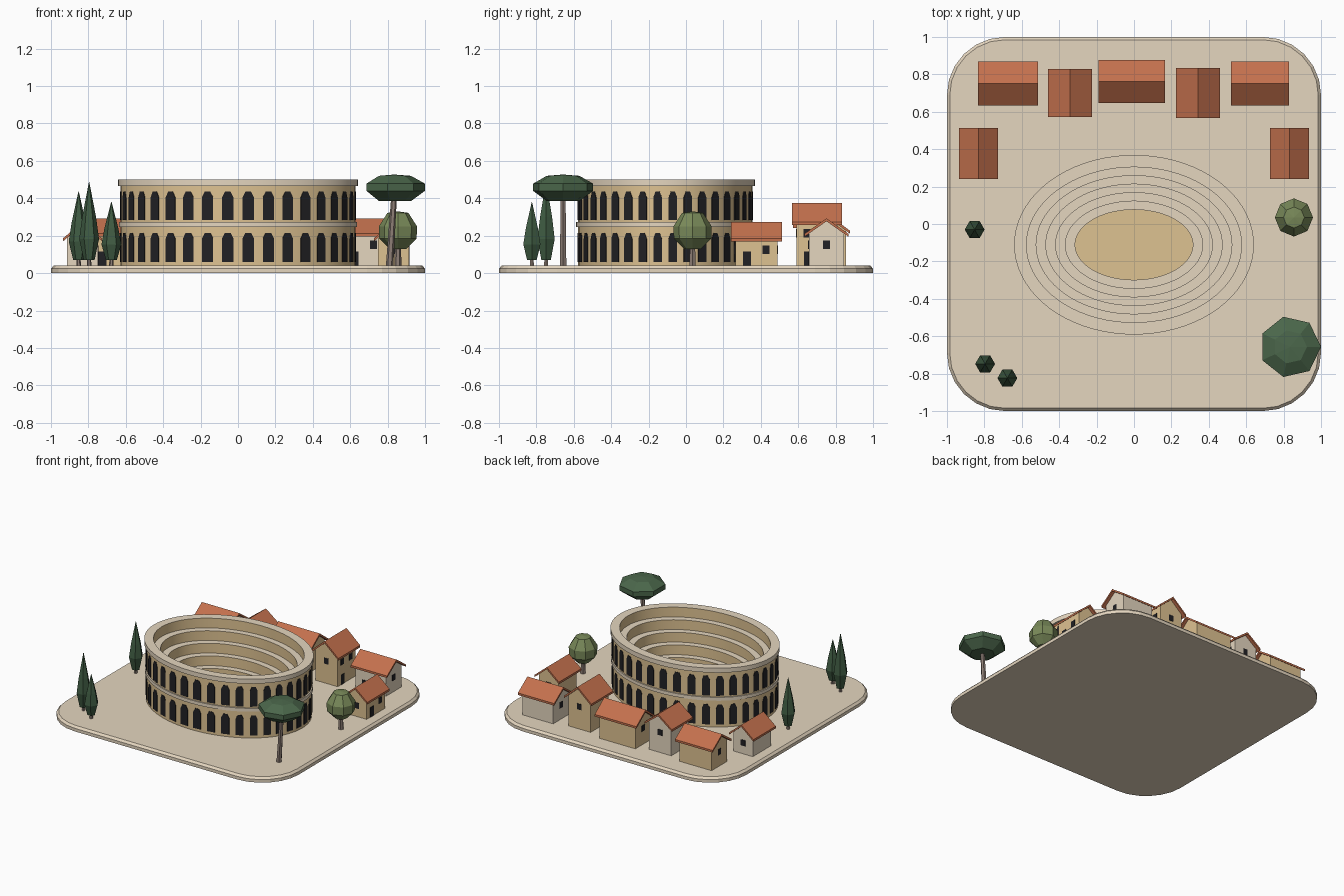
import bpy, bmesh, math
from mathutils import Matrix, Vector

cube = bpy.data.objects.get("Cube")
if cube:
    bpy.data.objects.remove(cube, do_unlink=True)


def material(name, r, g, b):
    m = bpy.data.materials.new(name)
    m.use_nodes = True
    m.diffuse_color = (r, g, b, 1)
    m.node_tree.nodes["Principled BSDF"].inputs["Base Color"].default_value = (r, g, b, 1)
    return m


STONE = material("pale_stone", 0.78, 0.67, 0.52)
OCHRE = material("ochre_stone", 0.73, 0.54, 0.285)
ROOF = material("terracotta", 0.55, 0.165, 0.075)
DARK = material("dark_opening", 0.015, 0.015, 0.018)
CYPRESS = material("cypress_green", 0.05, 0.105, 0.055)
PINE = material("pine_green", 0.07, 0.135, 0.07)
OLIVE = material("olive_green", 0.19, 0.25, 0.10)
BARK = material("bark", 0.27, 0.21, 0.18)
GROUND = 0.04


def loft(bm, loops, matrix=Matrix(), mats=None):
    """Skin counter-clockwise loops and cap both ends."""
    rings = [[bm.verts.new(matrix @ Vector(p)) for p in loop] for loop in loops]
    n = len(rings[0])
    for k, (low, high) in enumerate(zip(rings, rings[1:])):
        for i in range(n):
            j = (i + 1) % n
            face = bm.faces.new((low[i], low[j], high[j], high[i]))
            face.material_index = mats[k] if mats else 0
    bm.faces.new(rings[0][::-1])
    bm.faces.new(rings[-1]).material_index = mats[-1] if mats else 0


def finish(name, bm, *materials, smooth=False):
    bmesh.ops.remove_doubles(bm, verts=bm.verts, dist=1e-5)
    mesh = bpy.data.meshes.new(name)
    bm.to_mesh(mesh)
    bm.free()
    for m in materials:
        mesh.materials.append(m)
    if smooth:
        mesh.polygons.foreach_set("use_smooth", [True] * len(mesh.polygons))
        mesh.set_sharp_from_angle(angle=math.radians(30))
    obj = bpy.data.objects.new(name, mesh)
    bpy.context.scene.collection.objects.link(obj)


def ellipse(rx, ry, z, n, cx=0, cy=0):
    angles = [math.tau * i / n for i in range(n)]
    return [(cx + rx * math.cos(a), cy + ry * math.sin(a), z) for a in angles]


def prism(bm, profile, start, end, matrix=Matrix()):
    """Extrude a (y, z) profile along x."""
    loft(bm, [[(x, y, z) for y, z in profile] for x in (start, end)], matrix)


def frame(x, y, angle):
    return Matrix.Translation((x, y, 0)) @ Matrix.Rotation(angle, 4, 'Z')


def rectangle(y, z0, z1, width):
    h = width / 2
    return [(y - h, z0), (y + h, z0), (y + h, z1), (y - h, z1)]


# Ground slab with rounded corners and a chamfered top edge
def rounded_square(half, z, radius=0.31, steps=6):
    loop = []
    for q in range(4):
        for s in range(steps + 1):
            a = math.pi / 2 * (q + s / steps)
            corner = math.pi / 2 * q + math.pi / 4
            c = (half - radius) * math.sqrt(2)
            loop.append((c * math.cos(corner) + radius * math.cos(a),
                         c * math.sin(corner) + radius * math.sin(a), z))
    return loop


bm = bmesh.new()
loft(bm, [rounded_square(1, 0), rounded_square(1, 0.024),
          rounded_square(0.985, GROUND, 0.295)])
finish("ground_slab", bm, STONE)

# Amphitheatre: outer wall, string course, cornice, evenly stepped tiers and arena floor
CY = -0.111
A, B = 0.628, 0.467
profile = [(A, B, 0.03), (A, B, 0.247), (0.637, 0.476, 0.247), (0.637, 0.476, 0.273),
           (A, B, 0.273), (A, B, 0.465), (0.641, 0.48, 0.465), (0.641, 0.48, 0.5)]
mats = [1, 0, 0, 0, 1, 0, 0, 0]
TIERS, STEP = 6, 0.075
for k in range(TIERS):
    rx, ry = 0.575 - 0.052 * k, 0.415 - 0.0455 * k
    top = 0.5 - STEP * k
    profile += [(rx, ry, top), (rx, ry, top - STEP)]
    mats += [1, 0]
mats[-1] = 1
bm = bmesh.new()
loft(bm, [ellipse(rx, ry, z, 72, 0, CY) for rx, ry, z in profile], mats=mats)
finish("amphitheatre", bm, STONE, OCHRE, smooth=True)

# Two storeys of arched openings around the wall
ARCHES = 36
RISE = 0.03
bm = bmesh.new()
for i in range(ARCHES):
    t = math.tau * (i + 0.5) / ARCHES
    pitch = math.hypot(A * math.sin(t), B * math.cos(t)) * math.tau / ARCHES
    normal = math.atan2(math.sin(t) / B, math.cos(t) / A)
    place = frame(A * math.cos(t), CY + B * math.sin(t), normal)
    r = 0.28 * pitch
    for bottom, top in ((0.06, 0.215), (0.283, 0.435)):
        arch = [(-r, bottom), (r, bottom)]
        for s in range(4):
            a = math.pi * s / 3
            arch.append((r * math.cos(a), top - RISE + RISE * math.sin(a) / math.sin(math.pi / 3)))
        prism(bm, arch, -0.005, 0.003, place)
finish("arch_openings", bm, DARK)


# Houses: gabled walls, overhanging roof, door and windows
def house(name, x, y, length, width, eave, apex, turned, wall):
    place = frame(x, y, math.pi / 2 if turned else 0)
    hw, hl, thick = width / 2, length / 2, 0.016
    wy, wx = hw - 0.022, hl - 0.024
    slope = (apex - thick - eave) / hw
    wall_top = apex - thick - slope * wy
    bm = bmesh.new()
    prism(bm, [(-wy, 0.03), (wy, 0.03), (wy, wall_top), (0, apex - thick), (-wy, wall_top)],
          -wx, wx, place)
    finish(name + "_walls", bm, wall)
    bm = bmesh.new()
    prism(bm, [(-hw, eave), (0, apex - thick), (hw, eave), (hw, eave + thick),
               (0, apex), (-hw, eave + thick)], -hl, hl, place)
    finish(name + "_roof", bm, ROOF)
    bm = bmesh.new()
    low, high = eave - 0.067, eave - 0.022
    front = place @ frame(0, -wy, -math.pi / 2)
    prism(bm, rectangle(-0.05, GROUND, 0.115, 0.042), -0.003, 0.003, front)
    prism(bm, rectangle(0.05, low, high, 0.038), -0.003, 0.003, front)
    if eave > 0.23:
        prism(bm, rectangle(-0.055, low, high, 0.038), -0.003, 0.003, front)
    for angle, end in ((0, wx), (math.pi, -wx)):
        prism(bm, rectangle(0, low, high, 0.038), -0.003, 0.003, place @ frame(end, 0, angle))
    finish(name + "_openings", bm, DARK)


house("back_right_house", -0.674, 0.751, 0.321, 0.233, 0.195, 0.293, False, OCHRE)
house("back_right_tall_house", -0.342, 0.701, 0.256, 0.235, 0.24, 0.345, True, STONE)
house("back_middle_house", -0.012, 0.762, 0.356, 0.23, 0.21, 0.313, False, OCHRE)
house("back_left_tall_house", 0.342, 0.701, 0.268, 0.235, 0.257, 0.375, True, OCHRE)
house("back_left_house", 0.674, 0.751, 0.31, 0.233, 0.195, 0.293, False, STONE)
house("right_house", -0.831, 0.377, 0.273, 0.209, 0.17, 0.273, True, STONE)
house("left_house", 0.831, 0.377, 0.273, 0.209, 0.17, 0.273, True, OCHRE)


# Trees: tapered trunk and faceted crown
def tree(name, x, y, crown, sides, leaf, trunk_top, trunk_r, lean=0):
    bm = bmesh.new()
    loft(bm, [ellipse(trunk_r, trunk_r, 0.03, 6, x - lean, y),
              ellipse(trunk_r * 0.75, trunk_r * 0.75, trunk_top, 6, x, y)])
    finish(name + "_trunk", bm, BARK)
    bm = bmesh.new()
    loft(bm, [ellipse(r, r, z, sides, x, y) for r, z in crown])
    finish(name + "_crown", bm, leaf)


for name, x, y, top in (("side_cypress", -0.852, -0.03, 0.437),
                        ("tall_cypress", -0.796, -0.748, 0.487),
                        ("small_cypress", -0.677, -0.824, 0.38)):
    r = 0.053
    height = top - 0.07
    tree(name, x, y, [(r * 0.55, 0.07), (r, 0.07 + 0.27 * height),
                      (r * 0.7, 0.07 + 0.55 * height), (0.001, top)], 6, CYPRESS, 0.09, 0.013)

tree("umbrella_pine", 0.835, -0.657,
     [(0.09, 0.385), (0.165, 0.44), (0.165, 0.478), (0.09, 0.52), (0.001, 0.527)],
     7, PINE, 0.42, 0.02, lean=0.025)
tree("round_tree", 0.855, 0.035,
     [(0.045, 0.13), (0.1, 0.185), (0.102, 0.25), (0.056, 0.322), (0.001, 0.33)],
     8, OLIVE, 0.16, 0.02)
